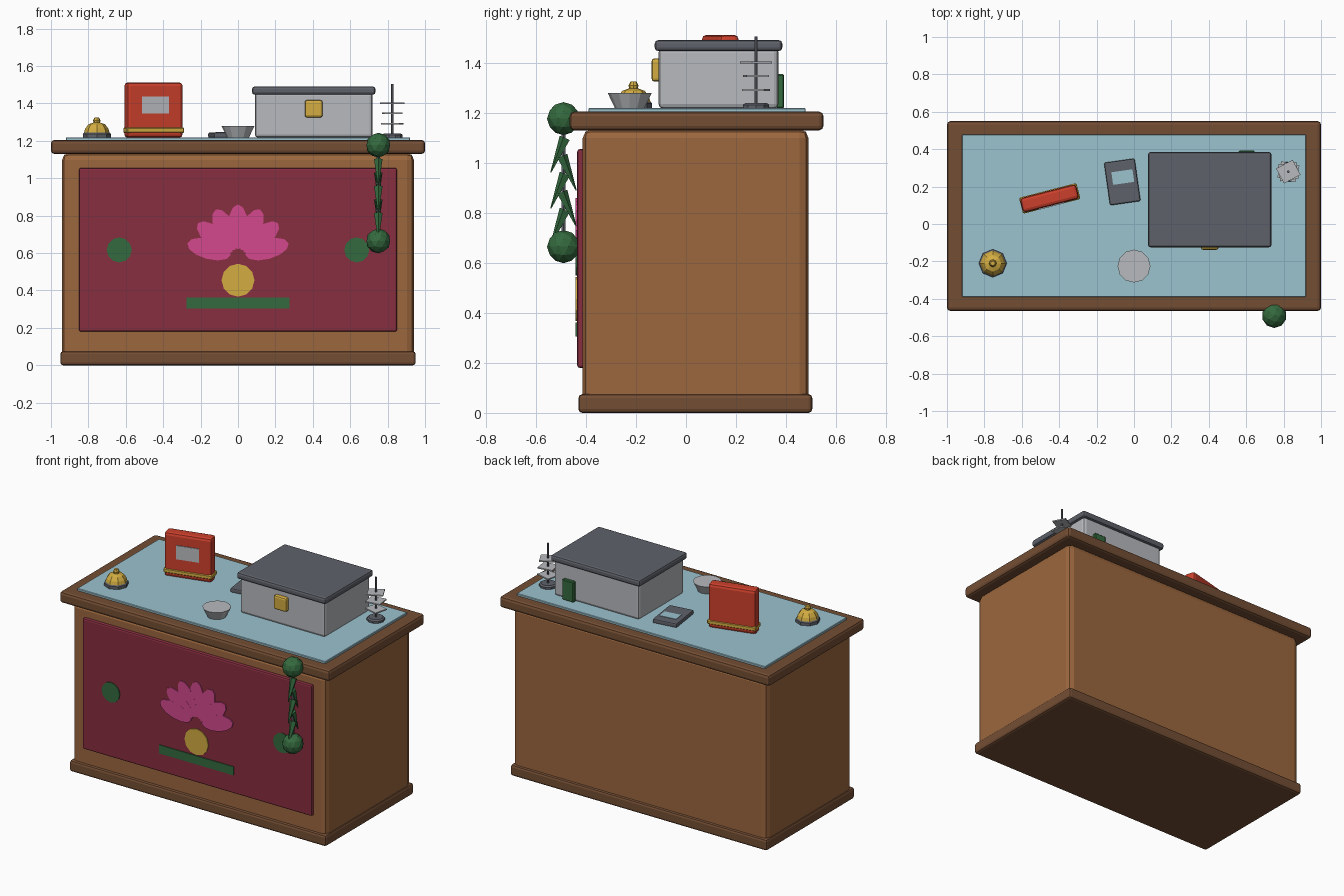
import bpy, bmesh, math
from mathutils import Matrix, Vector

if "Cube" in bpy.data.objects:
    bpy.data.objects.remove(bpy.data.objects["Cube"])


def mat(name, r, g, b):
    m = bpy.data.materials.new(name)
    lin = [((c / 255 + 0.055) / 1.055) ** 2.4 for c in (r, g, b)]
    m.diffuse_color = (*lin, 1)
    m.use_nodes = True
    m.node_tree.nodes["Principled BSDF"].inputs["Base Color"].default_value = m.diffuse_color
    return m


WOOD = mat("warm wood", 156, 103, 62)
DARK = mat("dark wood", 116, 78, 52)
MAROON = mat("maroon", 135, 46, 64)
PINK = mat("lotus pink", 212, 72, 141)
GOLD = mat("gold", 212, 174, 66)
GREEN = mat("leaf green", 52, 106, 62)
BLUE = mat("pale blue", 156, 195, 207)
GREY = mat("light grey", 184, 186, 190)
SLATE = mat("slate", 94, 97, 106)
RED = mat("red", 204, 64, 44)


def finish(bm, name, m):
    bmesh.ops.recalc_face_normals(bm, faces=bm.faces)
    me = bpy.data.meshes.new(name)
    bm.to_mesh(me)
    bm.free()
    me.materials.append(m)
    ob = bpy.data.objects.new(name, me)
    bpy.context.collection.objects.link(ob)
    return ob


def box(name, x, y, z, m, bevel=0.0, turn=0.0, seg=2):
    """Box from (min, max) ranges, turned about its own vertical axis."""
    bm = bmesh.new()
    size = [r[1] - r[0] for r in (x, y, z)]
    mid = [(r[0] + r[1]) / 2 for r in (x, y, z)]
    bmesh.ops.create_cube(bm, size=1, matrix=Matrix.Diagonal((*size, 1)))
    if bevel:
        bmesh.ops.bevel(bm, geom=bm.edges[:], offset=bevel, segments=seg,
                        profile=0.5, affect='EDGES')
    bm.transform(Matrix.Translation(mid) @ Matrix.Rotation(math.radians(turn), 4, 'Z'))
    return finish(bm, name, m)


def lathe(name, x, y, profile, m, sides=8):
    """Closed turned shape from (radius, height) points."""
    bm = bmesh.new()
    rings = [[bm.verts.new((x + r * math.cos(2 * math.pi * i / sides),
                            y + r * math.sin(2 * math.pi * i / sides), z))
              for i in range(sides)] for r, z in profile]
    for a, b in zip(rings, rings[1:]):
        for i in range(sides):
            j = (i + 1) % sides
            bm.faces.new((a[i], a[j], b[j], b[i]))
    bm.faces.new(rings[0][::-1])
    bm.faces.new(rings[-1])
    return finish(bm, name, m)


def plaque(name, x, z, rx, rz, m, turn=0.0, sides=12, y=-0.441):
    """Thin oval plate on the front panel."""
    bm = bmesh.new()
    bmesh.ops.create_cone(bm, cap_ends=True, segments=sides, radius1=1, radius2=1, depth=1)
    bm.transform(Matrix.Translation((x, y + 0.004, z))
                 @ Matrix.Rotation(math.radians(turn), 4, 'Y')
                 @ Matrix.Diagonal((rx, 0.008, rz, 1))
                 @ Matrix.Rotation(math.pi / 2, 4, 'X'))
    return finish(bm, name, m)


# Counter
box("counter_plinth", (-0.95, 0.95), (-0.43, 0.505), (0, 0.075), DARK, 0.015)
box("counter_body", (-0.94, 0.94), (-0.413, 0.49), (0.03, 1.135), WOOD, 0.036)
box("counter_top", (-1, 1), (-0.465, 0.55), (1.13, 1.205), DARK, 0.018)
box("counter_inlay", (-0.92, 0.92), (-0.39, 0.478), (1.195, 1.219), BLUE, 0.003, seg=1)
box("front_panel", (-0.85, 0.85), (-0.435, -0.40), (0.18, 1.055), MAROON, 0.01)

# Lotus emblem on the panel
for i in range(-3, 4):
    a = math.radians(25 * i)
    plaque("lotus_petal", 0.16 * math.sin(a), 0.58 + 0.16 * math.cos(a), 0.054, 0.12,
           PINK, 25 * i, 12, -0.441 - 0.0003 * abs(i))
plaque("lotus_heart", 0, 0.455, 0.088, 0.088, GOLD)
for s in (-1, 1):
    plaque("panel_dot", s * 0.635, 0.617, 0.067, 0.067, GREEN)
box("panel_bar", (-0.275, 0.275), (-0.441, -0.433), (0.305, 0.362), GREEN)

# Hanging garland
GX, GY = 0.75, -0.49
for z in (1.177, 0.665):
    bm = bmesh.new()
    bmesh.ops.create_icosphere(bm, subdivisions=2, radius=0.066,
                               matrix=Matrix.Translation((GX, GY, z)))
    finish(bm, "garland_ball", GREEN)
lathe("garland_cord", GX, GY, [(0.009, 0.68), (0.009, 1.16)], SLATE, 6)
for i in range(5):
    s = -1 if i % 2 == 0 else 1
    bm = bmesh.new()
    bmesh.ops.create_cone(bm, cap_ends=True, segments=5, radius1=0.024, radius2=0.002,
                          depth=0.15)
    tip = Vector((0, s * 0.42, -1)).to_track_quat('Z', 'Y').to_matrix().to_4x4()
    bm.transform(Matrix.Translation((GX, GY + s * 0.022, 1.03 - 0.072 * i)) @ tip)
    finish(bm, "garland_leaf", GREEN)

# Desk bell
BX, BY = -0.755, -0.21
lathe("bell_base", BX, BY, [(0.075, 1.215), (0.075, 1.238), (0.066, 1.246)], SLATE)
lathe("bell_dome", BX, BY, [(0.068, 1.244), (0.062, 1.265), (0.045, 1.288), (0.018, 1.298)], GOLD)
lathe("bell_button", BX, BY, [(0.016, 1.29), (0.02, 1.31), (0.012, 1.325)], GOLD)

# Red ledger standing on its edge, with gold band and label
RX, RY, T = -0.452, 0.137, 14.5
box("ledger", (RX - 0.155, RX + 0.155), (RY - 0.04, RY + 0.04), (1.217, 1.512), RED, 0.018, T)
box("ledger_band", (RX - 0.157, RX + 0.16), (RY - 0.044, RY + 0.044), (1.242, 1.272),
    GOLD, 0.006, T, 1)
off = Matrix.Rotation(math.radians(T), 3, 'Z') @ Vector((0, -0.041, 0))
lx, ly = RX + off.x, RY + off.y
box("ledger_label", (lx - 0.074, lx + 0.074), (ly - 0.004, ly + 0.004), (1.345, 1.437),
    GREY, 0, T)

# Card reader
box("reader", (-0.145, 0.02), (0.11, 0.34), (1.215, 1.245), SLATE, 0.008, 8)
box("reader_screen", (-0.117, -0.003), (0.217, 0.285), (1.241, 1.248), BLUE, 0, 8)

# Bowl
lathe("bowl", 0, -0.225, [(0.058, 1.217), (0.088, 1.279)], GREY, 12)

# Cash box
box("cash_box", (0.09, 0.72), (-0.11, 0.37), (1.217, 1.46), GREY, 0.018)
box("cash_box_lid", (0.075, 0.735), (-0.125, 0.385), (1.447, 1.491), SLATE, 0.014)
box("cash_box_latch", (0.357, 0.452), (-0.138, -0.10), (1.325, 1.418), GOLD, 0.012)
box("cash_box_back_tab", (0.56, 0.645), (0.36, 0.392), (1.218, 1.355), GREEN, 0.005, 0, 1)

# Receipt spike
SX, SY = 0.825, 0.28
lathe("spike_base", SX, SY, [(0.055, 1.215), (0.055, 1.232), (0.045, 1.24)], SLATE, 10)
lathe("spike_rod", SX, SY, [(0.007, 1.22), (0.007, 1.505)], SLATE, 6)
for z, turn in ((1.292, -14), (1.347, 8), (1.402, 28)):
    box("spike_paper", (SX - 0.05, SX + 0.05), (SY - 0.045, SY + 0.045), (z - 0.004, z + 0.004),
        GREY, 0, turn)
